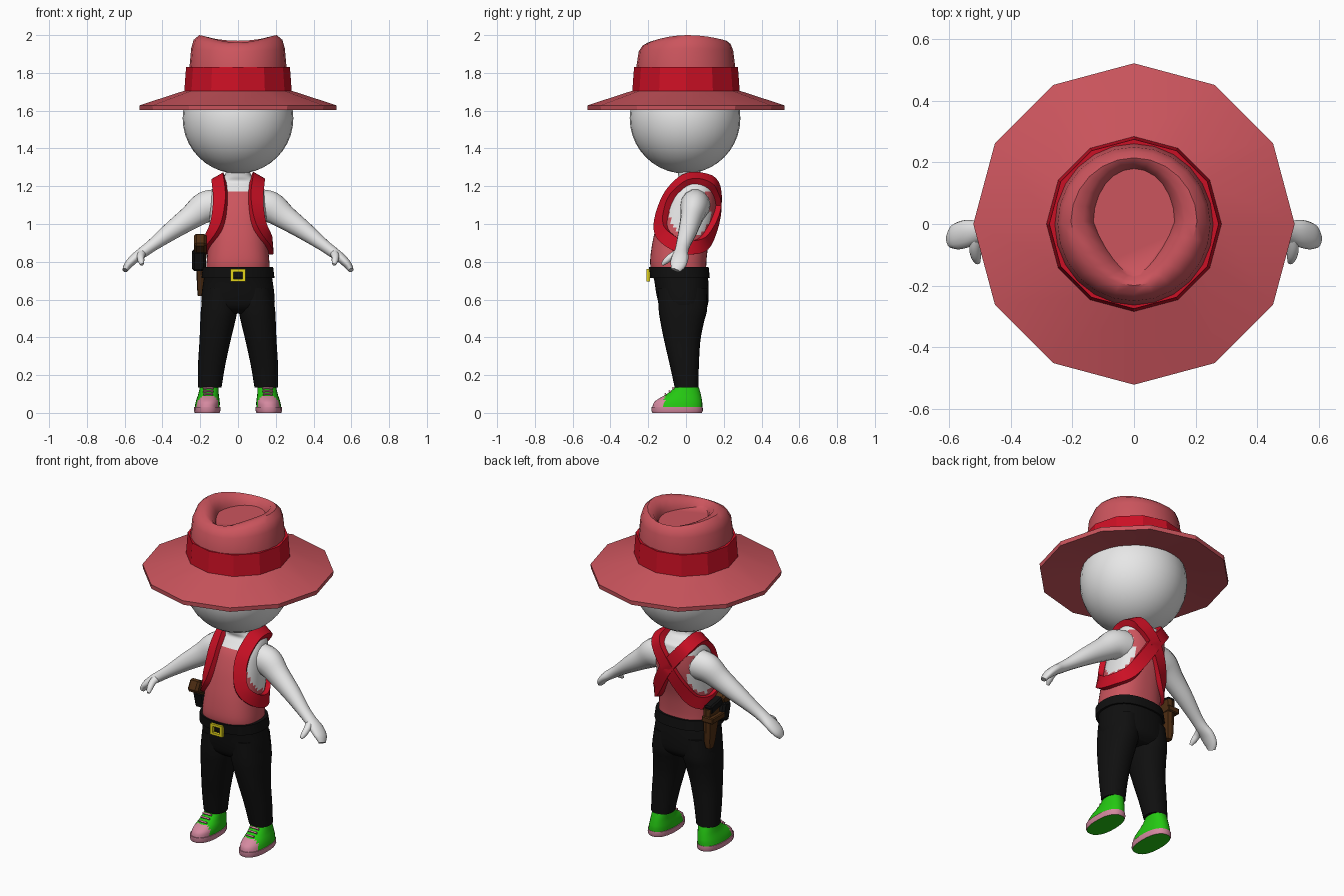
import bpy, bmesh, math
from mathutils import Vector
from mathutils.bvhtree import BVHTree

if "Cube" in bpy.data.objects:
    bpy.data.objects.remove(bpy.data.objects["Cube"])


def mat(name, r, g, b):
    m = bpy.data.materials.new(name)
    m.diffuse_color = (r, g, b, 1)
    m.use_nodes = True
    m.node_tree.nodes["Principled BSDF"].inputs["Base Color"].default_value = m.diffuse_color
    return m


SALMON = mat("salmon felt", .60, .09, .11)
RED = mat("red trim", .60, .005, .018)
SKIN = mat("white skin", .80, .80, .80)
BLACK = mat("black cloth", .005, .005, .005)
GREEN = mat("green shoe", .018, .58, .006)
PINK = mat("pink rubber", .66, .25, .35)
YELLOW = mat("yellow metal", .78, .66, .01)
BROWN = mat("brown leather", .075, .026, .006)


def finish(name, bm, mats, rule=None, angle=40):
    bmesh.ops.recalc_face_normals(bm, faces=bm.faces)
    if rule:
        for f in bm.faces:
            f.material_index = rule(f.calc_center_median(), f.normal)
    me = bpy.data.meshes.new(name)
    bm.to_mesh(me)
    bm.free()
    for m in mats:
        me.materials.append(m)
    ob = bpy.data.objects.new(name, me)
    bpy.context.collection.objects.link(ob)
    if angle:
        bpy.ops.object.select_all(action='DESELECT')
        ob.select_set(True)
        bpy.context.view_layer.objects.active = ob
        bpy.ops.object.shade_smooth_by_angle(angle=math.radians(angle))
    return ob


def loft(name, rings, mats, cap=True, loop=False, rule=None, angle=40):
    """Skin a list of rings; loop joins the last ring to the first."""
    bm = bmesh.new()
    vs = [[bm.verts.new(p) for p in r] for r in rings]
    n = len(vs[0])
    for i in range(len(vs) - (0 if loop else 1)):
        a, b = vs[i], vs[(i + 1) % len(vs)]
        for j in range(n):
            k = (j + 1) % n
            bm.faces.new((a[j], a[k], b[k], b[j]))
    if cap and not loop:
        bm.faces.new(vs[0])
        bm.faces.new(vs[-1])
    return finish(name, bm, mats, rule, angle)


def egg(z, rx, yf, yb, n=24, cx=0, p=2.0, dip=0, point=0):
    """Horizontal ring with separate front and back depth."""
    out = []
    for i in range(n):
        t = 2 * math.pi * i / n
        c, s = math.cos(t), math.sin(t)
        k = (abs(c) ** p + abs(s) ** p) ** (-1 / p)
        x = rx * c * k * (1 - point * max(0, -s))
        y = s * k * (yb - yf) / 2 + (yb + yf) / 2
        out.append((cx + x, y, z - dip * s * s * (1.3 if s < 0 else 1)))
    return out


def spline(pts, n, closed=False):
    """Catmull-Rom through tuples of any length."""
    m, out = len(pts), []
    get = lambda i: pts[i % m] if closed else pts[max(0, min(m - 1, i))]
    for i in range(m if closed else m - 1):
        for s in range(n):
            t = s / n
            out.append(tuple(.5 * (2 * b + (c - a) * t + (2 * a - 5 * b + 4 * c - d) * t * t
                                   + (3 * b - a - 3 * c + d) * t ** 3)
                             for a, b, c, d in zip(get(i - 1), get(i), get(i + 1), get(i + 2))))
    return out if closed else out + [pts[-1]]


def limb(name, pts, m, n=14):
    """Tube through (x, y, z, depth radius, thickness radius)."""
    path = spline(pts, 5)
    rings = []
    for i, q in enumerate(path):
        d = Vector(path[min(i + 1, len(path) - 1)][:3]) - Vector(path[max(i - 1, 0)][:3])
        side = Vector((0, 1, 0))
        side = (side - d.normalized() * side.dot(d.normalized())).normalized()
        up = d.cross(side).normalized()
        rings.append([Vector(q[:3]) + side * q[3] * math.cos(2 * math.pi * j / n)
                      + up * q[4] * math.sin(2 * math.pi * j / n) for j in range(n)])
    return loft(name, rings, [m], angle=60)


def box(name, loc, size, m, rot_x=0, bevel=0):
    bm = bmesh.new()
    bmesh.ops.create_cube(bm, size=1)
    bmesh.ops.scale(bm, vec=size, verts=bm.verts)
    if bevel:
        bmesh.ops.bevel(bm, geom=bm.edges[:], offset=bevel, segments=1, affect='EDGES')
    ob = finish(name, bm, [m], angle=0)
    ob.location = loc
    ob.rotation_euler.x = rot_x
    return ob


# Head
bm = bmesh.new()
bmesh.ops.create_uvsphere(bm, u_segments=32, v_segments=20, radius=.293)
bmesh.ops.translate(bm, vec=(0, -.005, 1.56), verts=bm.verts)
finish("head", bm, [SKIN], angle=60)

# Hat: twelve-sided brim, dented crown and band
loft("hat_brim", [egg(z, r, -r, r, 12) for r, z in
                  ((.27, 1.64), (.52, 1.603), (.522, 1.628), (.27, 1.71))], [SALMON],
     loop=True, angle=25)
crown = [(1.68, .268, -.272, .27, 0, 0), (1.82, .258, -.265, .262, 0, 0),
         (1.93, .248, -.25, .25, .012, 0), (1.975, .235, -.228, .236, .022, .05),
         (2.0, .205, -.2, .215, .03, .12), (1.99, .165, -.185, .2, .03, .25),
         (1.95, .138, -.172, .186, .015, .4), (1.925, .132, -.165, .18, 0, .4)]
loft("hat_crown", [egg(z, r, f, b, 24, dip=d, point=q) for z, r, f, b, d, q in crown],
     [SALMON], angle=50)
loft("hat_band", [egg(z, r, -r, r, 12) for r, z in
                  ((.25, 1.695), (.285, 1.695), (.275, 1.83), (.25, 1.83))], [RED],
     loop=True, angle=25)

# Torso: sleeveless shirt with skin at the neck and armholes
body = [(.74, .168, -.18, .108), (.8, .166, -.19, .108), (.9, .157, -.178, .12),
        (1.0, .152, -.155, .145), (1.08, .148, -.13, .16), (1.15, .143, -.098, .16),
        (1.2, .132, -.055, .152), (1.225, .115, -.035, .14), (1.25, .075, -.04, .09),
        (1.28, .064, -.045, .075), (1.33, .07, -.05, .075)]


def shirt_rule(c, n):
    armhole = abs(c.x) > .09 and ((c.y - .02) / .11) ** 2 + ((c.z - 1.07) / .14) ** 2 < 1
    return 1 if c.z > 1.175 or armhole else 0


torso = loft("torso", [egg(*r, n=48, p=2.5) for r in spline(body, 5)], [SALMON, SKIN],
             rule=shirt_rule, angle=60)

# Figure-eight strap: over both shoulders, crossed at the back
half = [(.0, .19, 1.1), (.055, .18, 1.17), (.1, .15, 1.225), (.115, .06, 1.27),
        (.105, -.04, 1.22), (.095, -.1, 1.14), (.105, -.135, 1.04), (.14, -.14, .96),
        (.19, -.06, .895), (.19, .03, .875), (.13, .13, .9), (.06, .165, 1.0)]
path = half + [(-x, y, z) for x, y, z in half]
tree = BVHTree.FromPolygons([v.co for v in torso.data.vertices],
                            [p.vertices[:] for p in torso.data.polygons])
hits = [tree.find_nearest(Vector(p))[:2] for p in spline(path, 6, True)]
N = len(hits)
rings = []
for i in range(N):
    c = sum((hits[(i + k) % N][0] for k in range(-2, 3)), Vector()) / 5
    nor = sum((hits[(i + k) % N][1] for k in range(-4, 5)), Vector()).normalized()
    d = (hits[(i + 1) % N][0] - hits[i - 1][0]).normalized()
    w = d.cross(nor).normalized() * .036
    lift = .024 + (.004 if i < N // 2 else 0)
    rings.append([c + w - nor * .03, c + w + nor * lift, c - w + nor * lift, c - w - nor * .03])
loft("shoulder_strap", rings, [RED], loop=True, angle=35)

# Arms, hands and thumbs
for s, side in ((1, "left"), (-1, "right")):
    limb(side + "_arm", [(s * x, y, z, a, b) for x, y, z, a, b in (
        (.09, .05, 1.1, .08, .085), (.17, .045, 1.09, .075, .085), (.25, .03, 1.035, .06, .066),
        (.35, .01, .965, .05, .05), (.45, -.015, .89, .038, .034), (.5, -.025, .853, .037, .03),
        (.545, -.032, .82, .045, .026), (.58, -.042, .785, .042, .022),
        (.598, -.055, .755, .025, .014))], SKIN)
    limb(side + "_thumb", [(s * x, y, z, a, b) for x, y, z, a, b in (
        (.505, -.035, .85, .02, .022), (.515, -.075, .83, .018, .02),
        (.513, -.105, .805, .016, .017), (.508, -.125, .785, .008, .009))], SKIN)

# Trousers
hips = [(.77, .172, -.185, .108), (.7, .183, -.168, .118), (.62, .193, -.155, .12),
        (.56, .19, -.135, .112), (.525, .15, -.09, .08)]
loft("trouser_hips", [egg(*r, n=32, p=2.4) for r in spline(hips, 4)], [BLACK], angle=60)
leg = [(.66, .095, .085, -.15, .11), (.55, .1, .096, -.145, .112), (.48, .108, .092, -.135, .095),
       (.38, .122, .082, -.115, .076), (.25, .14, .072, -.085, .068), (.135, .15, .063, -.06, .066)]
for s, side in ((1, "left"), (-1, "right")):
    loft(side + "_trouser_leg", [egg(z, rx, f, b, 20, cx=s * cx, p=2.3)
                                 for z, cx, rx, f, b in spline(leg, 4)], [BLACK], angle=60)

# Belt and buckle
loft("belt", [egg(z, r, f, b, 32, p=2.4) for z, r, f, b in
              ((.715, .17, -.16, .1), (.715, .193, -.19, .126), (.772, .186, -.197, .12),
               (.772, .16, -.16, .1))], [BLACK], loop=True)
for x in (-.032, .032):
    box("buckle_side", (x, -.199, .728), (.016, .018, .066), YELLOW)
for z in (.702, .754):
    box("buckle_bar", (0, -.199, z), (.08, .018, .014), YELLOW)

# Shoes
for s, side in ((1, "left"), (-1, "right")):
    cx = s * .163
    loft(side + "_sole", [egg(z, r, f, b, 24, cx=cx, p=2.4) for z, r, f, b in
                          ((0, .066, -.178, .084), (.012, .07, -.183, .09), (.032, .07, -.182, .088))],
         [PINK, GREEN], rule=lambda c, n: 1 if n.z < -.7 else 0)
    upper = [(.03, .066, -.178, .086), (.055, .064, -.17, .086), (.075, .06, -.145, .083),
             (.095, .055, -.11, .079), (.115, .052, -.082, .074), (.135, .05, -.062, .068)]
    loft(side + "_shoe_upper", [egg(*r, n=32, cx=s * (.163 - .1 * (r[0] - .03)), p=2.3)
                                for r in spline(upper, 3)], [GREEN, PINK],
         rule=lambda c, n: 1 if c.y < -.112 and c.z < .09 else 0, angle=60)
    for y, z, w in ((-.108, .098, .05), (-.086, .114, .056), (-.068, .13, .056)):
        box(side + "_lace", (cx - s * .006, y, z), (w, .009, .012), PINK, rot_x=.7)
    loft(side + "_sock", [egg(z, .049, -.058, .062, 20, cx=s * .152) for z in (.12, .146)], [SKIN])

# Holster on the right hip, holding a tool with a forward grip
loft("holster", [egg(z, r, f, b, 8, cx=-.195, p=4) for z, r, f, b in
                 ((.62, .018, .035, .075), (.66, .022, .02, .085), (.78, .026, -.01, .09),
                  (.86, .028, -.02, .09))], [BROWN], angle=25)
box("holster_strap", (-.206, .035, .8), (.075, .12, .035), BROWN, bevel=.005)
box("tool_guard", (-.207, -.045, .81), (.072, .07, .11), BLACK, rot_x=.25, bevel=.012)
box("tool_body", (-.2, .02, .865), (.05, .12, .05), BLACK, rot_x=-.2, bevel=.008)
box("tool_grip", (-.2, -.085, .89), (.066, .13, .075), BROWN, rot_x=-.5, bevel=.012)
